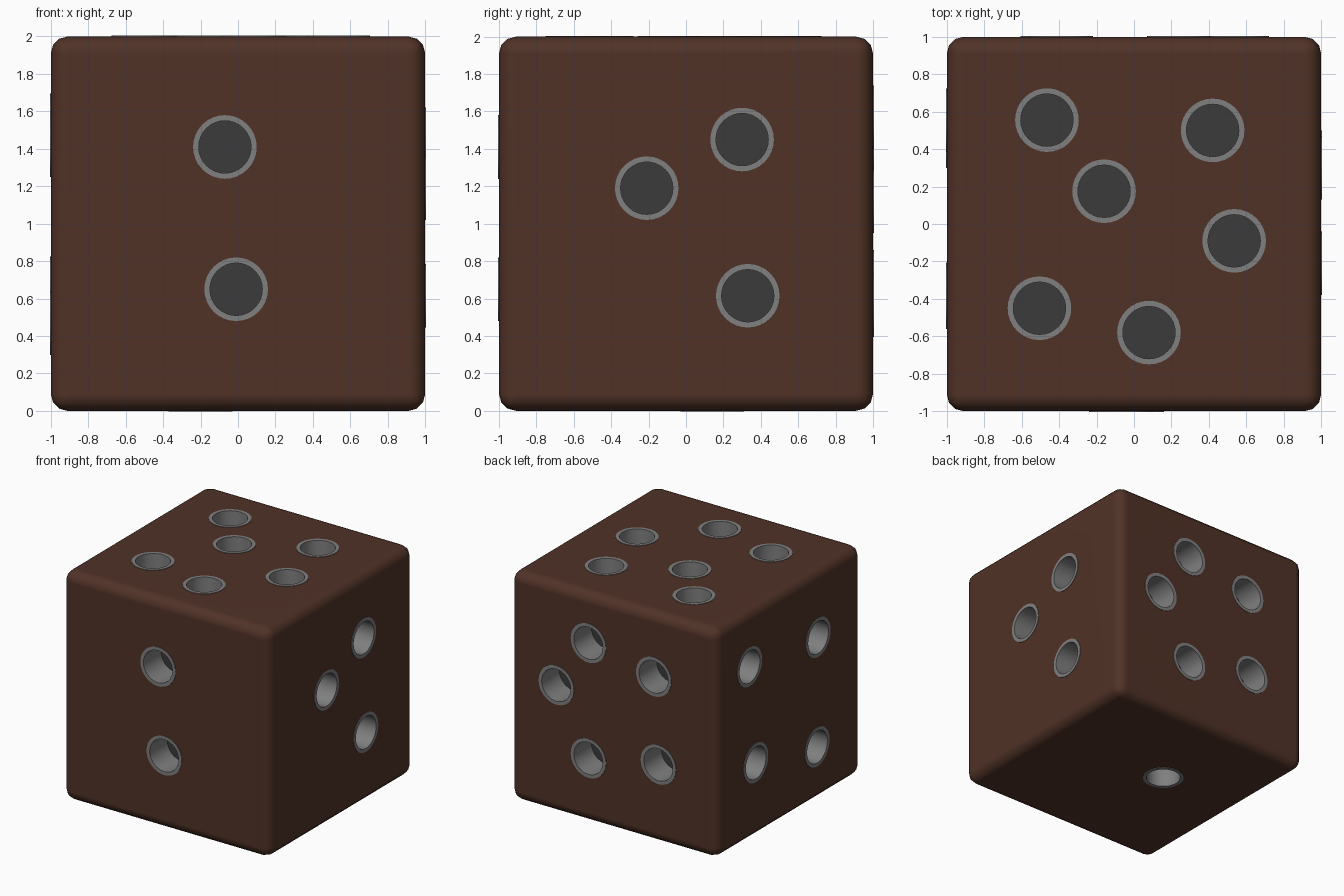
import bpy, bmesh, math
from mathutils import Vector, Matrix

if "Cube" in bpy.data.objects:
    bpy.data.objects.remove(bpy.data.objects["Cube"])

HOLE_R, RING_R, DEPTH, LIP, SIDES = 0.14, 0.17, 0.24, 0.004, 32


def material(name, rgb):
    m = bpy.data.materials.new(name)
    m.diffuse_color = (*rgb, 1)
    m.use_nodes = True
    m.node_tree.nodes["Principled BSDF"].inputs["Base Color"].default_value = m.diffuse_color
    return m


BROWN = material("dark_brown", (0.080, 0.032, 0.020))
GREY = material("pip_grey", (0.215, 0.215, 0.215))
DARK = material("pip_floor_dark", (0.043, 0.043, 0.043))


def add_object(name, bm, mats):
    me = bpy.data.meshes.new(name)
    bm.to_mesh(me)
    bm.free()
    for m in mats:
        me.materials.append(m)
    ob = bpy.data.objects.new(name, me)
    bpy.context.collection.objects.link(ob)
    return ob


# Pip positions on each side, by outward normal: (x, y, z)
sides = {
    "front": ((0, -1, 0), [(x, -1, z) for x, z in [(-0.07, 1.41), (-0.01, 0.65)]]),
    "back": ((0, 1, 0), [(x, 1, z) for x, z in [
        (0.24, 1.57), (0.55, 1.12), (-0.39, 1.445), (0.24, 0.565), (-0.435, 0.69)]]),
    "right": ((1, 0, 0), [(1, y, z) for y, z in [
        (-0.21, 1.19), (0.30, 1.45), (0.33, 0.615)]]),
    "left": ((-1, 0, 0), [(-1, y, z) for y, z in [
        (0.555, 1.525), (-0.39, 1.42), (0.47, 0.655), (-0.375, 0.47)]]),
    "top": ((0, 0, 1), [(x, y, 2) for x, y in [
        (-0.465, 0.555), (0.42, 0.50), (-0.16, 0.175),
        (0.535, -0.09), (-0.505, -0.45), (0.08, -0.58)]]),
    "bottom": ((0, 0, -1), [(-0.20, 0.14, 0)]),
}
pips = []
for side, (n, points) in sides.items():
    turn = Vector(n).to_track_quat('Z', 'Y').to_matrix().to_4x4()
    for i, p in enumerate(points):
        pips.append((f"{side}_pip_{i + 1}", Matrix.Translation(p) @ turn))

# Pip cup: revolved flange, wall and dark floor
bm = bmesh.new()
profile = [(RING_R, -0.005), (RING_R, LIP), (HOLE_R, LIP), (HOLE_R, -DEPTH)]
rings = [[bm.verts.new((r * math.cos(2 * math.pi * k / SIDES),
                        r * math.sin(2 * math.pi * k / SIDES), z))
          for k in range(SIDES)] for r, z in profile]
for a, b in zip(rings, rings[1:]):
    for k in range(SIDES):
        j = (k + 1) % SIDES
        bm.faces.new((a[k], a[j], b[j], b[k])).smooth = True
floor = bm.faces.new(rings[-1])
floor.material_index = 1
bm.normal_update()
for e in bm.edges:
    if len(e.link_faces) == 2 and e.calc_face_angle() > math.radians(40):
        e.smooth = False
cup = add_object("pip", bm, [GREY, DARK])
cup_mesh = cup.data
bpy.data.objects.remove(cup)
for name, mat in pips:
    ob = bpy.data.objects.new(name, cup_mesh)
    ob.matrix_world = mat
    bpy.context.collection.objects.link(ob)

# Cutter for all pip holes
bm = bmesh.new()
for name, mat in pips:
    bmesh.ops.create_cone(bm, cap_ends=True, segments=SIDES, radius1=0.155, radius2=0.155,
                          depth=0.4, matrix=mat @ Matrix.Translation((0, 0, 0.2 - DEPTH - 0.02)))
cutter = add_object("hole_cutter", bm, [])
cutter.hide_render = True

# Rounded cube body
bm = bmesh.new()
bmesh.ops.create_cube(bm, size=2, matrix=Matrix.Translation((0, 0, 1)))
body = add_object("die_body", bm, [BROWN])
bevel = body.modifiers.new("round_edges", 'BEVEL')
bevel.width, bevel.segments = 0.09, 3
cut = body.modifiers.new("pip_holes", 'BOOLEAN')
cut.operation, cut.object, cut.solver = 'DIFFERENCE', cutter, 'EXACT'

# Bake the holes, then shade the rounded edges smoothly
bpy.context.view_layer.update()
graph = bpy.context.evaluated_depsgraph_get()
mesh = bpy.data.meshes.new_from_object(body.evaluated_get(graph))
body.modifiers.clear()
body.data = mesh
mesh.materials.clear()
mesh.materials.append(BROWN)
bpy.data.objects.remove(cutter)
bm = bmesh.new()
bm.from_mesh(mesh)
for f in bm.faces:
    f.smooth, f.material_index = True, 0
for e in bm.edges:
    if len(e.link_faces) == 2 and e.calc_face_angle() > math.radians(50):
        e.smooth = False
bm.to_mesh(mesh)
bm.free()
weighted = body.modifiers.new("even_faces", 'WEIGHTED_NORMAL')
weighted.keep_sharp = True
